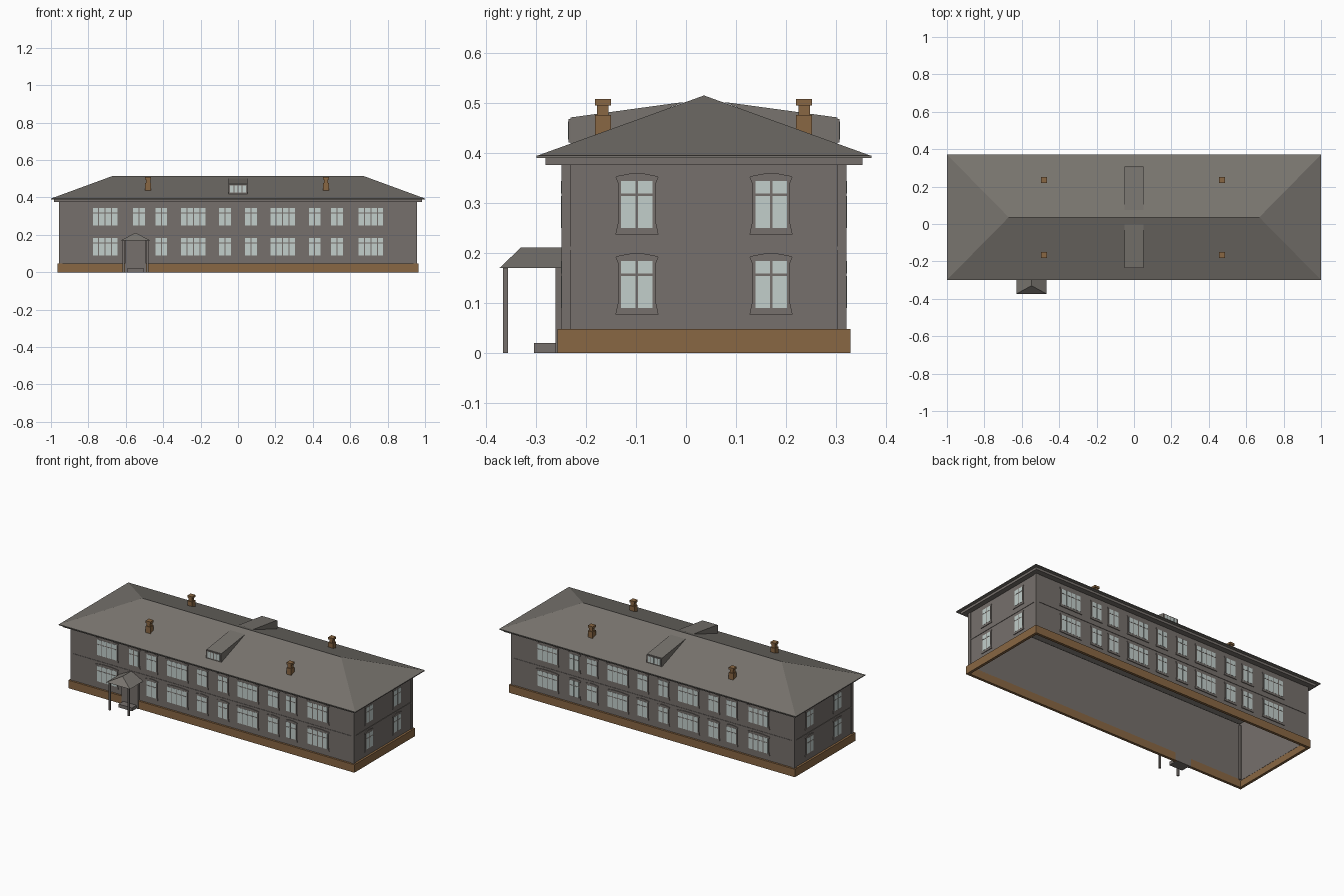
import bpy, bmesh
from mathutils import Vector

if "Cube" in bpy.data.objects:
    bpy.data.objects.remove(bpy.data.objects["Cube"])

YC = 0.036               # middle of the house in y
HX, HY = 0.952, 0.281    # wall half sizes


def material(name, rgb):
    m = bpy.data.materials.new(name)
    m.diffuse_color = (*rgb, 1)
    m.use_nodes = True
    m.node_tree.nodes["Principled BSDF"].inputs["Base Color"].default_value = m.diffuse_color
    return m


WALL = material("wall_grey", (0.182, 0.162, 0.149))
ROOF = material("roof_grey", (0.188, 0.175, 0.157))
BROWN = material("brick_brown", (0.25, 0.135, 0.056))
GLASS = material("pale_glass", (0.54, 0.62, 0.595))


def finish(name, bm, mat):
    bmesh.ops.recalc_face_normals(bm, faces=bm.faces)
    me = bpy.data.meshes.new(name)
    bm.to_mesh(me)
    bm.free()
    me.materials.append(mat)
    ob = bpy.data.objects.new(name, me)
    bpy.context.collection.objects.link(ob)
    return ob


def bridge(bm, a, b):
    n = len(a)
    for i in range(n):
        bm.faces.new((a[i], a[(i + 1) % n], b[(i + 1) % n], b[i]))


def prism(bm, pts, shift):
    """Solid between a flat polygon and its shifted copy."""
    a = [bm.verts.new(p) for p in pts]
    b = [bm.verts.new(Vector(p) + Vector(shift)) for p in pts]
    bm.faces.new(a)
    bm.faces.new(b[::-1])
    bridge(bm, a, b)


def box(bm, x0, x1, y0, y1, z0, z1):
    prism(bm, [(x0, y0, z0), (x1, y0, z0), (x1, y1, z0), (x0, y1, z0)], (0, 0, z1 - z0))


def rect(bm, hx, hy, z):
    return [bm.verts.new((sx * hx, YC + sy * hy, z))
            for sx, sy in ((-1, -1), (1, -1), (1, 1), (-1, 1))]


def ring(name, hx, hy, t, z0, z1, mat):
    """Rectangular band running round the house."""
    bm = bmesh.new()
    loops = [rect(bm, hx, hy, z0), rect(bm, hx, hy, z1),
             rect(bm, hx - t, hy - t, z1), rect(bm, hx - t, hy - t, z0)]
    for i in range(4):
        bridge(bm, loops[i], loops[(i + 1) % 4])
    finish(name, bm, mat)


def plate(bm, side, pts, d0, d1):
    """Polygon (u, z) raised from a wall, from depth d0 to d1."""
    o, u, n = side
    prism(bm, [o + u * a + n * d0 + Vector((0, 0, z)) for a, z in pts], n * (d1 - d0))


def quad(u0, u1, z0, z1):
    return [(u0, z0), (u1, z0), (u1, z1), (u0, z1)]


# hollow body: base, walls, belt, frieze, eaves
ring("base", 0.965, 0.293, 0.016, 0, 0.048, BROWN)
ring("walls", HX, HY, 0.004, 0.04, 0.39, WALL)
ring("floor_belt", HX + 0.0025, HY + 0.0025, 0.004, 0.206, 0.213, WALL)
ring("frieze", 0.983, 0.317, 0.034, 0.376, 0.391, WALL)
ring("eaves", 1.0, 0.335, 0.052, 0.39, 0.395, ROOF)

# corner pilasters
bm = bmesh.new()
for sx in (-1, 1):
    for sy in (-1, 1):
        xs = sorted((sx * (HX - 0.015), sx * (HX + 0.004)))
        ys = sorted((YC + sy * (HY - 0.015), YC + sy * (HY + 0.004)))
        box(bm, *xs, *ys, 0.045, 0.38)
finish("corner_pilasters", bm, WALL)

# hipped roof
bm = bmesh.new()
e = rect(bm, 1.0, 0.335, 0.394)
r0, r1 = bm.verts.new((-0.67, YC, 0.515)), bm.verts.new((0.67, YC, 0.515))
for f in ((e[0], e[1], r1, r0), (e[1], e[2], r1), (e[2], e[3], r0, r1), (e[3], e[0], r0)):
    bm.faces.new(f)
finish("hip_roof", bm, ROOF)

# windows: frame with peaked head and flared sill, split panes
SIDES = {
    "front": (Vector((0, YC - HY, 0)), Vector((1, 0, 0)), Vector((0, -1, 0))),
    "back": (Vector((0, YC + HY, 0)), Vector((-1, 0, 0)), Vector((0, 1, 0))),
    "right": (Vector((HX, YC, 0)), Vector((0, 1, 0)), Vector((1, 0, 0))),
    "left": (Vector((-HX, YC, 0)), Vector((0, -1, 0)), Vector((-1, 0, 0))),
}
LONG = [(s * c, n) for s in (-1, 1)
        for c, n in ((0.07, 2), (0.238, 4), (0.41, 2), (0.53, 2), (0.711, 4))]
SHORT = [(-0.134, 2), (0.134, 2)]


def window(frames, panes, side, c, n, z):
    w = n * 0.017 - 0.002
    half = [(w + 0.011, z - 0.013), (w + 0.010, z - 0.008), (w + 0.006, z + 0.01),
            (w + 0.006, z + 0.09), (w + 0.011, z + 0.102), (w + 0.007, z + 0.104)]
    peak = [(w * 0.4, z + 0.109)]
    prof = half + peak
    plate(frames, side, [(c + u, v) for u, v in prof] + [(c - u, v) for u, v in prof[::-1]], -0.001, 0.004)
    for i in range(n):
        u = c + (i - (n - 1) / 2) * 0.034
        for z0, z1 in ((0, 0.064), (0.069, 0.094)):
            plate(panes, side, quad(u - 0.0145, u + 0.0145, z + z0, z + z1), 0.003, 0.005)


for key, side in SIDES.items():
    frames, panes = bmesh.new(), bmesh.new()
    for c, n in (LONG if key in ("front", "back") else SHORT):
        for z in (0.09, 0.25):
            if key == "front" and z < 0.1 and c == -0.53:
                continue     # the door is here
            window(frames, panes, side, c, n, z)
    finish(key + "_window_frames", frames, WALL)
    finish(key + "_window_panes", panes, GLASS)

# dormers on both long slopes
for key, s in (("front", -1), ("back", 1)):
    bm, panes = bmesh.new(), bmesh.new()
    prism(bm, [(-0.05, YC + s * d, z) for d, z in ((0.267, 0.41), (0.267, 0.471), (0.04, 0.502))], (0.1, 0, 0))
    finish(key + "_dormer", bm, ROOF)
    o, u, n = SIDES[key]
    side = (Vector((0, YC + s * 0.267, 0)), u, n)
    bm = bmesh.new()
    plate(bm, side, quad(-0.05, 0.05, 0.421, 0.468), -0.001, 0.004)
    finish(key + "_dormer_frame", bm, WALL)
    for i in range(4):
        c = (i - 1.5) * 0.022
        plate(panes, side, quad(c - 0.0085, c + 0.0085, 0.427, 0.463), 0.003, 0.005)
    finish(key + "_dormer_panes", panes, GLASS)

# chimneys: shaft, neck, cap
bm = bmesh.new()
for x in (-0.48, 0.47):
    for y in (-0.166, 0.236):
        for r, z0, z1 in ((0.016, 0.425, 0.476), (0.0115, 0.476, 0.495), (0.016, 0.495, 0.508)):
            box(bm, x - r, x + r, y - r, y + r, z0, z1)
finish("chimneys", bm, BROWN)

# porch: hipped canopy, posts, step, door
PX = -0.548
bm = bmesh.new()
a = [bm.verts.new((PX + u, y, 0.17)) for u, y in ((-0.08, -0.244), (-0.08, -0.373), (0.08, -0.373), (0.08, -0.244))]
t0, t1 = bm.verts.new((PX, -0.33, 0.211)), bm.verts.new((PX, -0.244, 0.211))
for f in (a, (a[0], a[1], t0, t1), (a[1], a[2], t0), (a[2], a[3], t1, t0), (a[3], a[0], t1)):
    bm.faces.new(f)
finish("porch_roof", bm, ROOF)

bm = bmesh.new()
for s in (-1, 1):
    x = PX + s * 0.064
    box(bm, x - 0.005, x + 0.005, -0.366, -0.356, 0, 0.171)
finish("porch_posts", bm, WALL)

bm = bmesh.new()
box(bm, PX - 0.045, PX + 0.045, -0.304, -0.25, 0, 0.02)
finish("door_step", bm, WALL)

bm = bmesh.new()
for s in (-1, 1):
    x = PX + s * 0.049
    box(bm, x - 0.006, x + 0.006, -0.261, -0.24, 0.0, 0.17)
box(bm, PX - 0.044, PX + 0.044, -0.261, -0.24, 0.16, 0.17)
finish("door_frame", bm, WALL)

bm = bmesh.new()
box(bm, PX - 0.044, PX + 0.044, -0.2595, -0.24, 0.0, 0.161)
finish("door", bm, WALL)
